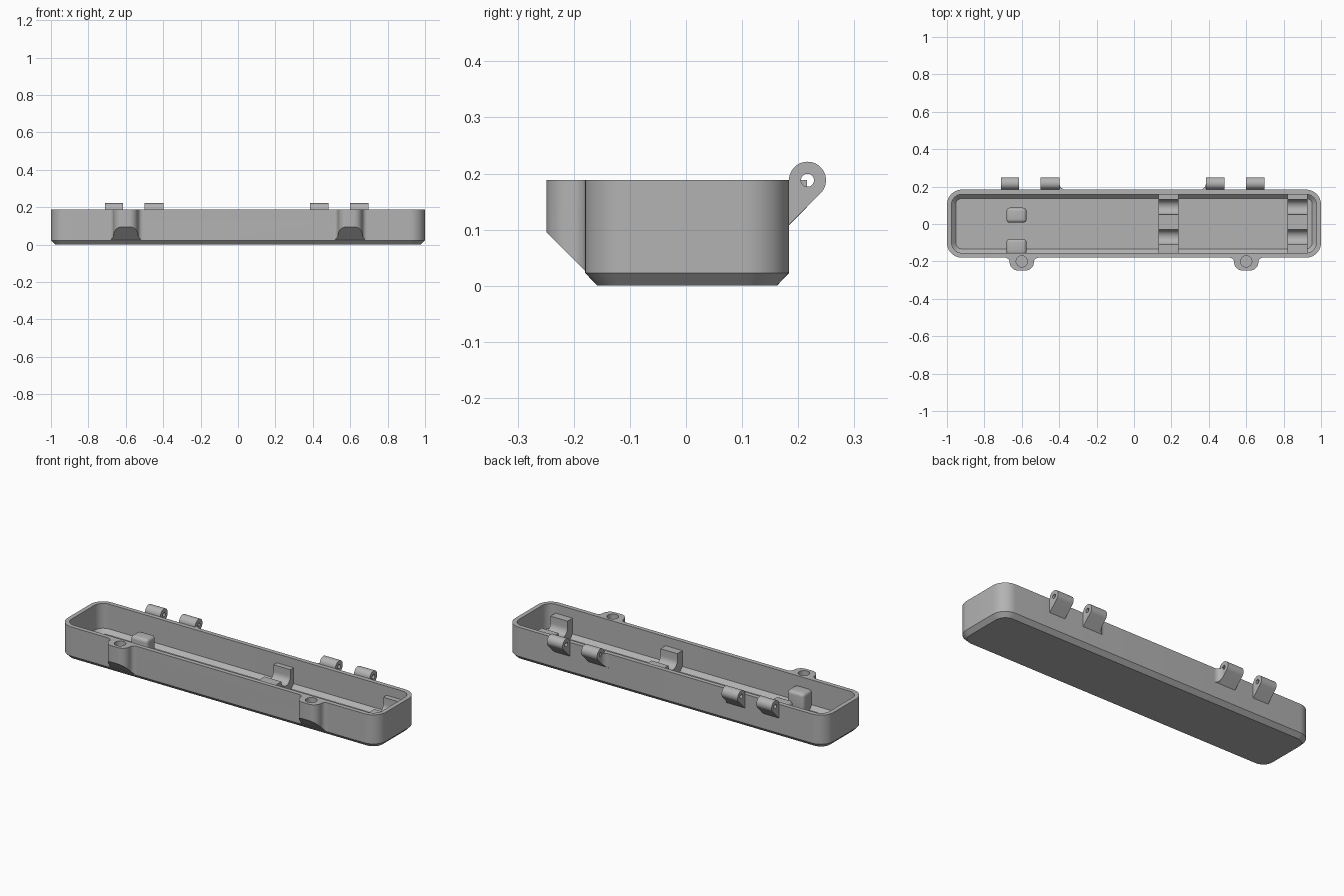
import bpy, bmesh, math
from mathutils import Vector

if "Cube" in bpy.data.objects:
    bpy.data.objects.remove(bpy.data.objects["Cube"], do_unlink=True)

grey = bpy.data.materials.new("matte_grey")
grey.use_nodes = True
COLOUR = (0.45, 0.45, 0.45, 1)
grey.diffuse_color = COLOUR
grey.node_tree.nodes["Principled BSDF"].inputs["Base Color"].default_value = COLOUR

FRONT, BACK, TOP = -0.18, 0.184, 0.188
MID = (FRONT + BACK) / 2


def finish(name, bm):
    bmesh.ops.recalc_face_normals(bm, faces=bm.faces)
    mesh = bpy.data.meshes.new(name)
    bm.to_mesh(mesh)
    bm.free()
    mesh.materials.append(grey)
    ob = bpy.data.objects.new(name, mesh)
    bpy.context.collection.objects.link(ob)
    return ob


def activate(ob):
    bpy.ops.object.select_all(action='DESELECT')
    ob.select_set(True)
    bpy.context.view_layer.objects.active = ob


def smooth(ob):
    activate(ob)
    bpy.ops.object.shade_smooth_by_angle(angle=math.radians(32))


def arc(cx, cy, r, a0, a1, n=12):
    steps = [math.radians(a0 + (a1 - a0) * i / n) for i in range(n + 1)]
    return [(cx + r * math.cos(a), cy + r * math.sin(a)) for a in steps]


def skin(bm, rings):
    """Bridge equal rings of points and cap both ends."""
    loops = [[bm.verts.new(p) for p in ring] for ring in rings]
    n = len(loops[0])
    for a, b in zip(loops, loops[1:]):
        for i in range(n):
            j = (i + 1) % n
            bm.faces.new((a[i], a[j], b[j], b[i]))
    bm.faces.new(loops[0])
    bm.faces.new(loops[-1])


def prism_x(name, profile, x0, x1):
    bm = bmesh.new()
    skin(bm, [[(x, y, z) for y, z in profile] for x in (x0, x1)])
    return finish(name, bm)


def prism_z(name, plan, low):
    """Upright prism whose underside follows low(y)."""
    bm = bmesh.new()
    skin(bm, [[(x, y, low(y)) for x, y in plan], [(x, y, TOP) for x, y in plan]])
    return finish(name, bm)


def cut(ob, cutter):
    mod = ob.modifiers.new("hole", 'BOOLEAN')
    mod.operation = 'DIFFERENCE'
    mod.solver = 'EXACT'
    mod.object = cutter
    activate(ob)
    bpy.ops.object.modifier_apply(modifier=mod.name)


def drop(ob):
    bpy.data.objects.remove(ob, do_unlink=True)


def ring(inset, z):
    hx, hy, r = 1 - inset, (BACK - FRONT) / 2 - inset, 0.08 - inset
    pts = []
    for k, (sx, sy) in enumerate([(1, 1), (-1, 1), (-1, -1), (1, -1)]):
        pts += arc(sx * (hx - r), MID + sy * (hy - r), r, 90 * k, 90 * k + 90, 10)
    return [(x, y, z) for x, y in pts]


# Open tray with chamfered foot and chamfered inside floor
bm = bmesh.new()
skin(bm, [ring(0.022, 0), ring(0, 0.023), ring(0, TOP),
          ring(0.025, TOP), ring(0.025, 0.047), ring(0.047, 0.025)])
tray = finish("tray", bm)

# Front latch lugs with sloping undersides and blind round holes
for side, x in (("right", -0.6), ("left", 0.6)):
    tip, w, r, f = -0.2485, 0.065, 0.045, 0.025
    plan = [(x - w - f, FRONT + 0.002)]
    plan += arc(x - w - f, FRONT - f, f, 90, 0, 8)
    plan += arc(x - w + r, tip + r, r, 180, 270)
    plan += arc(x + w - r, tip + r, r, 270, 360)
    plan += arc(x + w + f, FRONT - f, f, 180, 90, 8)
    plan += [(x + w + f, FRONT + 0.002)]
    lug = prism_z("latch_lug_" + side, plan, lambda y: 0.095 - (y - tip))
    bm = bmesh.new()
    circle = arc(x, -0.2, 0.03, 0, 360, 32)[:-1]
    skin(bm, [[(px, py, z) for px, py in circle] for z in (TOP - 0.05, TOP + 0.05)])
    cutter = finish("hole_cutter", bm)
    cut(lug, cutter)
    cut(tray, cutter)
    drop(cutter)
    smooth(lug)
smooth(tray)

# Rear hinge knuckles: teardrops with a pin hole
HY, HR = 0.2165, 0.033
teardrop = [(BACK - 0.002, 0.107)] + arc(HY, TOP, HR, -45, 180, 28) + [(BACK - 0.002, TOP)]
pin = prism_x("pin_cutter", arc(HY, TOP, 0.0116, 0, 360, 24)[:-1], -1, 1)
for name, x0, x1 in (("outer_right", -0.712, -0.616), ("inner_right", -0.499, -0.398),
                     ("inner_left", 0.384, 0.483), ("outer_left", 0.6, 0.699)):
    knuckle = prism_x("hinge_knuckle_" + name, teardrop, x0, x1)
    cut(knuckle, pin)
    smooth(knuckle)
drop(pin)

# Fillets blending the inner knuckles into the back wall
for side, x, s in (("right", -0.398, 1), ("left", 0.384, -1)):
    r = 0.032
    start, end = (180, 270) if s > 0 else (0, -90)
    plan = arc(x + s * r, BACK + r, r, start, end, 10)
    plan += [(x + s * r, BACK - 0.002), (x - s * 0.002, BACK - 0.002), (x - s * 0.002, BACK + r)]
    smooth(prism_z("hinge_fillet_" + side, plan, lambda y: 0.108 + max(0, y - BACK)))

# Double cradles across the floor
LOW, RIDGE, HORN, CR = 0.02, 0.1, 0.137, 0.04
cradle = [(0.165, LOW), (0.165, HORN), (0.13, HORN)]
cradle += arc(0.09, RIDGE, CR, 0, -180, 16)
cradle += arc(-0.07, RIDGE, CR, 0, -180, 16)
cradle += [(-0.11, HORN), (-0.16, HORN), (-0.16, LOW)]
for name, x0 in (("middle", 0.131), ("end", 0.821)):
    smooth(prism_x("cradle_" + name, cradle, x0, x0 + 0.107))

# Rounded stop blocks
for name, y0, y1 in (("middle", 0.007, 0.087), ("front", -0.165, -0.08)):
    block = prism_x("stop_block_" + name,
                    [(y0, 0.004), (y1, 0.004), (y1, 0.133), (y0, 0.133)], -0.682, -0.575)
    mod = block.modifiers.new("rounding", 'BEVEL')
    mod.width, mod.segments = 0.018, 5
    activate(block)
    bpy.ops.object.modifier_apply(modifier=mod.name)
    smooth(block)
